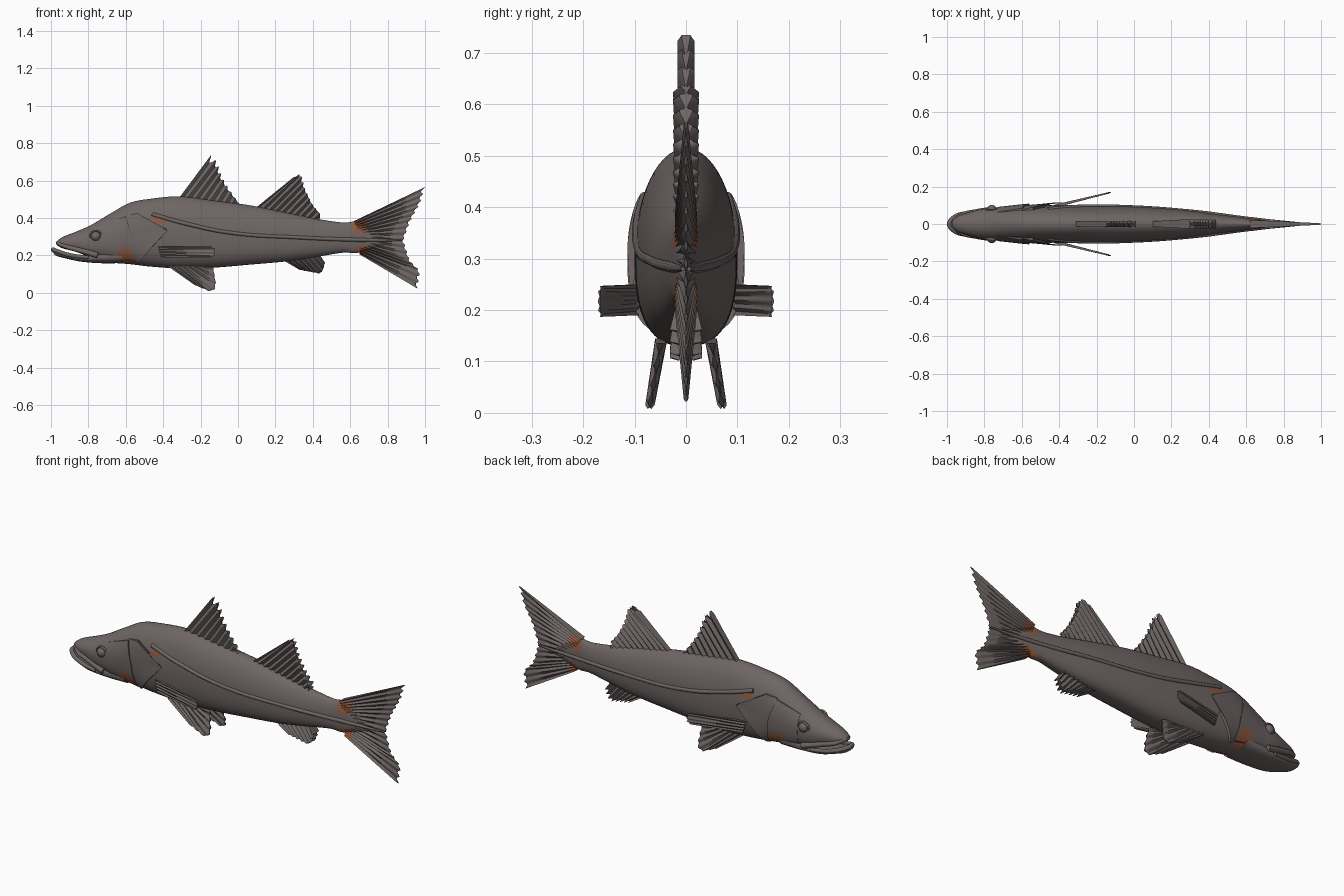
import bpy, bmesh, math
from mathutils import Vector

if "Cube" in bpy.data.objects:
    bpy.data.objects.remove(bpy.data.objects["Cube"])

def material(name, rgb):
    m = bpy.data.materials.new(name)
    m.diffuse_color = (*rgb, 1)
    m.use_nodes = True
    m.node_tree.nodes["Principled BSDF"].inputs["Base Color"].default_value = m.diffuse_color
    return m

SKIN = material("grey_brown_skin", (0.155, 0.132, 0.128))
RUST = material("rust_patch", (0.27, 0.10, 0.05))

# Rust coloured spots: centre x, z and radii, sheared along z
SPOTS = [(-0.60, 0.20, 0.040, 0.045, -0.25), (-0.42, 0.385, 0.035, 0.02, -0.8),
         (0.65, 0.355, 0.042, 0.037, 0.0), (0.66, 0.22, 0.042, 0.034, 0.0)]

def in_spot(c):
    return any(((c.x - x - k * (c.z - z)) / a) ** 2 + ((c.z - z) / b) ** 2 < 1
               for x, z, a, b, k in SPOTS)

def finish(ob, mirror=False, angle=45):
    me = ob.data
    me.materials.clear()
    me.materials.append(SKIN)
    me.materials.append(RUST)
    for p in me.polygons:
        p.use_smooth = True
        p.material_index = int(in_spot(p.center))
    me.set_sharp_from_angle(angle=math.radians(angle))
    if mirror:
        mod = ob.modifiers.new("mirror", 'MIRROR')
        mod.use_axis = (False, True, False)
        mod.use_bisect_axis = (False, False, False)
        mod.use_clip = False
        mod.use_mirror_merge = False
    return ob

def loft(name, rings, mirror=False, angle=45):
    """Skin closed rings of points and cap both ends."""
    bm = bmesh.new()
    rows = [[bm.verts.new(p) for p in r] for r in rings]
    n = len(rows[0])
    for a, b in zip(rows, rows[1:]):
        for i in range(n):
            j = (i + 1) % n
            bm.faces.new((a[i], a[j], b[j], b[i]))
    bm.faces.new(rows[0])
    bm.faces.new(rows[-1])
    bmesh.ops.recalc_face_normals(bm, faces=bm.faces)
    me = bpy.data.meshes.new(name)
    bm.to_mesh(me)
    bm.free()
    ob = bpy.data.objects.new(name, me)
    bpy.context.collection.objects.link(ob)
    return finish(ob, mirror, angle)

def station(table, x):
    """Smooth interpolation of (x, top, bottom, half width) rows."""
    x = min(max(x, table[0][0]), table[-1][0])
    i = max(k for k in range(len(table) - 1) if table[k][0] <= x)
    a, b = table[i], table[i + 1]
    p, q = table[max(i - 1, 0)], table[min(i + 2, len(table) - 1)]
    h = b[0] - a[0]
    t = (x - a[0]) / h
    out = []
    for c in (1, 2, 3):
        m0 = (b[c] - p[c]) / (b[0] - p[0]) * h
        m1 = (q[c] - a[c]) / (q[0] - a[0]) * h
        out.append((2*t**3 - 3*t*t + 1) * a[c] + (t**3 - 2*t*t + t) * m0
                   + (3*t*t - 2*t**3) * b[c] + (t**3 - t*t) * m1)
    return out

def section(table, x, n=56):
    top, bot, hw = station(table, x)
    mid = bot + 0.45 * (top - bot)
    ring = []
    for k in range(n):
        a = 2 * math.pi * k / n
        c, s = math.cos(a), math.sin(a)
        e = 1.0 if s > 0 else 2 / 2.6
        h = top - mid if s > 0 else mid - bot
        ring.append((x, math.copysign(abs(c) ** e, c) * hw,
                     mid + math.copysign(abs(s) ** e, s) * h))
    return ring

def tapered(name, table, steps):
    x0, x1 = table[0][0], table[-1][0]
    return loft(name, [section(table, x0 + (x1 - x0) * i / steps) for i in range(steps + 1)])

BODY = [(-0.97, 0.275, 0.255, 0.018), (-0.94, 0.297, 0.238, 0.042), (-0.87, 0.325, 0.22, 0.066),
        (-0.79, 0.36, 0.19, 0.084), (-0.68, 0.425, 0.162, 0.092), (-0.58, 0.48, 0.153, 0.098),
        (-0.47, 0.502, 0.14, 0.10), (-0.31, 0.515, 0.13, 0.10), (-0.12, 0.492, 0.135, 0.097),
        (0.06, 0.468, 0.15, 0.09), (0.28, 0.425, 0.17, 0.073), (0.44, 0.392, 0.195, 0.052),
        (0.57, 0.375, 0.215, 0.036), (0.63, 0.38, 0.212, 0.028), (0.70, 0.35, 0.23, 0.02),
        (0.78, 0.31, 0.255, 0.008)]
JAW = [(-1.0, 0.236, 0.224, 0.008), (-0.975, 0.235, 0.20, 0.035), (-0.93, 0.218, 0.186, 0.052),
       (-0.85, 0.20, 0.168, 0.068), (-0.74, 0.23, 0.158, 0.08), (-0.62, 0.25, 0.158, 0.085)]

def flank(x, z):
    """Half width of the body at a point of its side view."""
    top, bot, hw = station(BODY, x)
    mid = bot + 0.45 * (top - bot)
    e, h = (2, top - mid) if z > mid else (2.6, mid - bot)
    return hw * max(0, 1 - min(1, abs(z - mid) / h) ** e) ** (1 / e)

def along(pts, t):
    """Point at fraction t of a polyline's length."""
    seg = [math.dist(a, b) for a, b in zip(pts, pts[1:])]
    d = t * sum(seg)
    for a, b, s in zip(pts, pts[1:], seg):
        if d <= s + 1e-9:
            return Vector(a).lerp(Vector(b), min(1, d / s))
        d -= s
    return Vector(pts[-1])

def fin(name, root, edge, rays, th0, th1, y=lambda x, z: 0, mirror=False, jag=0.05, rows=20):
    """Ribbed sheet from a root line to an outer edge, in side view (x, z)."""
    n = max(rays * 6, 24)
    rings = []
    for j in range(rows + 1):
        v = j / rows
        left, right = [], []
        for i in range(n + 1):
            u = i / n
            wave = math.cos(2 * math.pi * rays * u)
            a, b = along(root, u), along(edge, u)
            p = a.lerp(b, v * (1 - jag * (0.5 - 0.5 * wave) * v))
            h = (th0 + (th1 - th0) * v) * (0.6 + 0.4 * wave if rays else 1)
            if rays and j == rows:
                h *= 0.5
            c = y(p.x, p.y)
            left.append((p.x, c + h, p.y))
            right.append((p.x, c - h, p.y))
        rings.append(left + right[::-1])
    return loft(name, rings, mirror)

def tube(name, pts, radii, mirror=False):
    cu = bpy.data.curves.new(name, 'CURVE')
    cu.dimensions = '3D'
    cu.bevel_depth = 1
    cu.bevel_resolution = 3
    cu.use_fill_caps = True
    sp = cu.splines.new('BEZIER')
    sp.bezier_points.add(len(pts) - 1)
    for b, p, r in zip(sp.bezier_points, pts, radii):
        b.co, b.radius = p, r
        b.handle_left_type = b.handle_right_type = 'AUTO'
    ob = bpy.data.objects.new(name, cu)
    bpy.context.collection.objects.link(ob)
    bpy.ops.object.select_all(action='DESELECT')
    ob.select_set(True)
    bpy.context.view_layer.objects.active = ob
    bpy.ops.object.convert(target='MESH')
    return finish(bpy.context.object, mirror)

# Body and lower jaw
tapered("body", BODY, 180)
tapered("lower_jaw", JAW, 40)

# Lips, running round the mouth from one side to the other
def lip(name, half, radii):
    pts = half + [(x, -y, z) for x, y, z in half[-2::-1]]
    tube(name, pts, radii + radii[-2::-1])

lip("upper_lip", [(-0.75, 0.078, 0.20), (-0.85, 0.064, 0.228), (-0.93, 0.044, 0.25), (-0.962, 0, 0.266)],
    [0.016, 0.014, 0.011, 0.011])
lip("lower_lip", [(-0.80, 0.074, 0.188), (-0.90, 0.058, 0.202), (-0.965, 0.035, 0.222), (-0.988, 0, 0.232)],
    [0.010, 0.011, 0.011, 0.011])

# Eyes with a raised rim
bpy.ops.mesh.primitive_uv_sphere_add(segments=28, ring_count=16, radius=0.027, location=(-0.76, 0.075, 0.302))
bpy.context.object.name = "eye"
bpy.ops.object.transform_apply(location=True)
finish(bpy.context.object, True)
bpy.ops.mesh.primitive_torus_add(major_radius=0.029, minor_radius=0.006, major_segments=32, minor_segments=8,
                                 location=(-0.76, 0.077, 0.302), rotation=(math.radians(80), 0, 0))
bpy.context.object.name = "eye_rim"
bpy.ops.object.transform_apply(location=True, rotation=True)
finish(bpy.context.object, True)

# Cheek plate and gill cover, each lifting off toward its rear edge
fin("cheek_plate", [(-0.73, 0.36), (-0.73, 0.20)], [(-0.60, 0.41), (-0.565, 0.30), (-0.55, 0.17)],
    0, 0.002, 0.010, flank, True, 0)
fin("gill_cover", [(-0.60, 0.415), (-0.565, 0.30), (-0.56, 0.165)],
    [(-0.54, 0.425), (-0.375, 0.335), (-0.455, 0.25), (-0.53, 0.16)], 0, 0.003, 0.014, flank, True, 0)

# Ridge along each flank
line = [(-0.46, 0.42), (-0.30, 0.375), (-0.05, 0.322), (0.33, 0.295), (0.64, 0.283), (0.88, 0.28)]
tube("flank_ridge", [(x, max(flank(x, z) - 0.002, 0.004), z) for x, z in line],
     [0.011, 0.011, 0.010, 0.010, 0.011, 0.004], True)

# Fins on the centre line
fin("front_back_fin", [(-0.32, 0.50), (0.0, 0.455)],
    [(-0.145, 0.735), (-0.11, 0.70), (-0.085, 0.62), (-0.045, 0.55), (0.008, 0.475)], 8, 0.014, 0.017, jag=0.12)
fin("rear_back_fin", [(0.09, 0.45), (0.43, 0.38)],
    [(0.30, 0.62), (0.337, 0.638), (0.36, 0.55), (0.40, 0.47), (0.44, 0.42), (0.437, 0.395)], 10, 0.014, 0.026)
fin("belly_rear_fin", [(0.23, 0.18), (0.44, 0.20)],
    [(0.33, 0.122), (0.44, 0.10), (0.455, 0.12), (0.465, 0.16)], 7, 0.022, 0.032)
fin("tail_fin", [(0.62, 0.383), (0.66, 0.30), (0.65, 0.205)],
    [(1.0, 0.565), (0.975, 0.48), (0.92, 0.38), (0.885, 0.28), (0.92, 0.17), (0.975, 0.115), (0.96, 0.022)],
    16, 0.022, 0.004, rows=36)

# Paired fins
fin("belly_fin", [(-0.38, 0.145), (-0.20, 0.145)],
    [(-0.23, 0.04), (-0.14, 0.002), (-0.115, 0.03), (-0.13, 0.135)], 6, 0.012, 0.009,
    lambda x, z: 0.048 + (0.145 - z) * 0.17, True)
fin("side_fin", [(-0.43, 0.25), (-0.41, 0.19)],
    [(-0.14, 0.247), (-0.122, 0.235), (-0.122, 0.20), (-0.14, 0.187)], 4, 0.008, 0.004,
    lambda x, z: 0.094 + (x + 0.43) * 0.245, True, 0.02)
